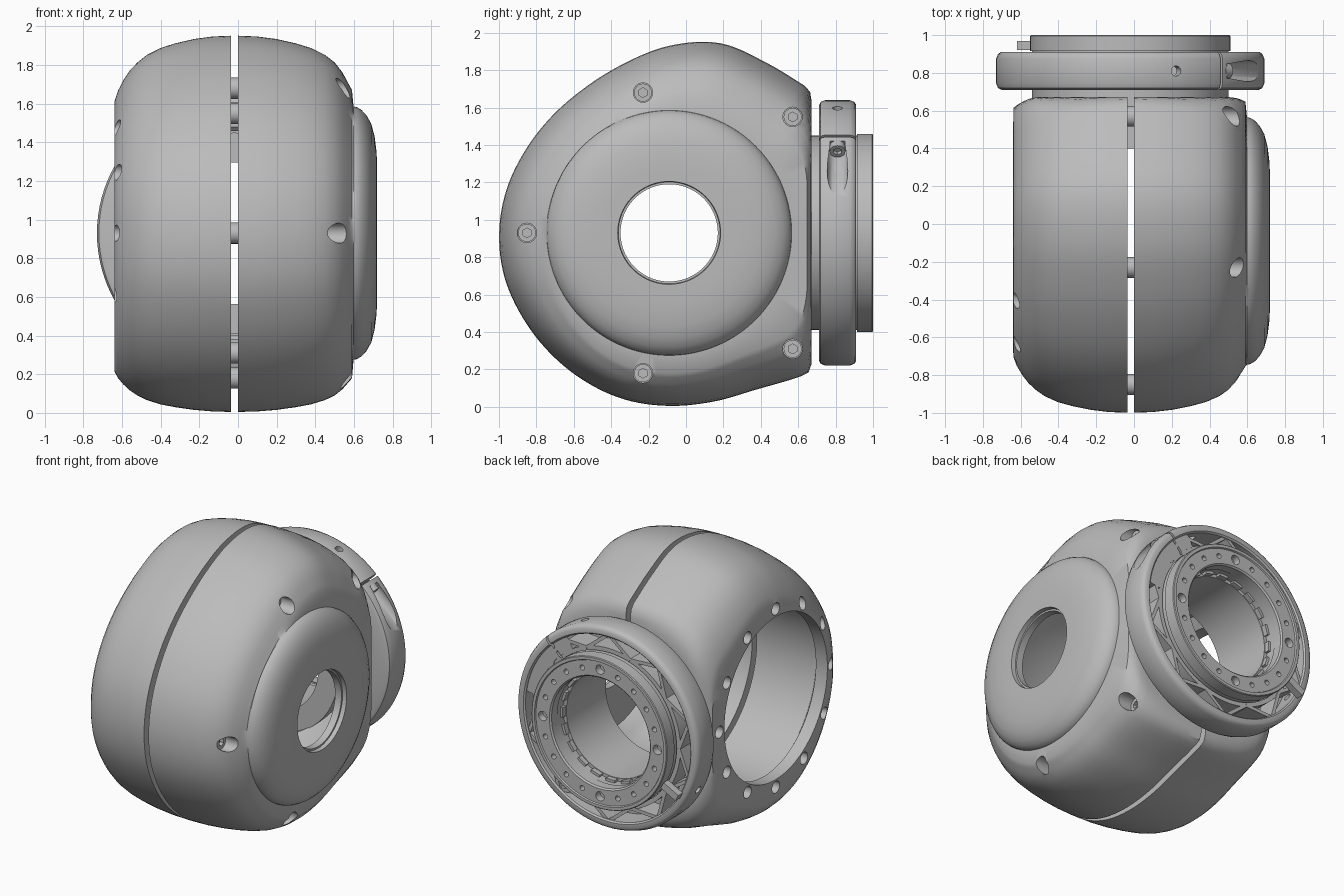
import bpy, bmesh, math
from mathutils import Vector, Matrix

cube = bpy.data.objects.get("Cube")
if cube:
    bpy.data.objects.remove(cube)

grey = bpy.data.materials.new("plain_grey")
grey.use_nodes = True
GREY = (0.5, 0.5, 0.5, 1)
grey.diffuse_color = GREY
grey.node_tree.nodes["Principled BSDF"].inputs["Base Color"].default_value = GREY

HUB_Y, MID_Z, MID_X = -0.09, 0.93, -0.02


def finish(name, bm):
    bmesh.ops.recalc_face_normals(bm, faces=bm.faces)
    mesh = bpy.data.meshes.new(name)
    bm.to_mesh(mesh)
    bm.free()
    mesh.materials.append(grey)
    ob = bpy.data.objects.new(name, mesh)
    bpy.context.collection.objects.link(ob)
    return ob


def loft(name, rings, closed=True):
    bm = bmesh.new()
    loops = [[bm.verts.new(p) for p in ring] for ring in rings]
    n = len(rings[0])
    for k in range(len(loops) if closed else len(loops) - 1):
        a, b = loops[k], loops[(k + 1) % len(loops)]
        for i in range(n):
            j = (i + 1) % n
            bm.faces.new((a[i], a[j], b[j], b[i]))
    if not closed:
        bm.faces.new(loops[0])
        bm.faces.new(loops[-1])
    return finish(name, bm)


def polar(r, y, deg):
    """Point around the outlet axis, which runs along y."""
    a = math.radians(deg)
    return Vector((MID_X + r * math.cos(a), y, MID_Z + r * math.sin(a)))


def hub(r, x, deg):
    """Point around the hub axis, which runs along x."""
    a = math.radians(deg)
    return Vector((x, HUB_Y + r * math.cos(a), MID_Z + r * math.sin(a)))


def sweep(name, profile, start=0, end=360, steps=96):
    full = end - start == 360
    count = steps if full else steps + 1
    rings = [[polar(r, y, start + (end - start) * k / steps) for r, y in profile]
             for k in range(count)]
    return loft(name, rings, full)


def cylinders(name, rods, sides=24):
    """Each rod is (start, end, radius)."""
    bm = bmesh.new()
    for p, q, r in rods:
        d = q - p
        m = Matrix.Translation((p + q) / 2) @ d.to_track_quat('Z', 'Y').to_matrix().to_4x4()
        bmesh.ops.create_cone(bm, cap_ends=True, segments=sides, radius1=r, radius2=r,
                              depth=d.length, matrix=m)
    return finish(name, bm)


def boxes(name, items):
    """Each box is (centre, size, turn about y in degrees)."""
    bm = bmesh.new()
    for c, size, deg in items:
        m = Matrix.Translation(c) @ Matrix.Rotation(-math.radians(deg), 4, 'Y') @ Matrix.Diagonal((*size, 1))
        bmesh.ops.create_cube(bm, size=1, matrix=m)
    return finish(name, bm)


def cut(ob, *cutters):
    for c in cutters:
        c.hide_render = True
        mod = ob.modifiers.new("cut", 'BOOLEAN')
        mod.operation, mod.solver, mod.object = 'DIFFERENCE', 'EXACT', c
        with bpy.context.temp_override(object=ob, active_object=ob, selected_objects=[ob]):
            bpy.ops.object.modifier_apply(modifier=mod.name)


# Teardrop section: radius every 15 degrees from the back, going up
DROP = [1.4, 1.32, 1.2, 1.08, 1.048, 1.05, 1.0, .937, .898, .885, .887, .9,
        .909, .912, .905, .905, .912, .922, .925, .933, .962, 1.06, 1.2, 1.32]


def drop_radius(deg):
    k, t = divmod(deg / 15, 1)
    a, b, c, d = (DROP[(int(k) + i) % 24] for i in (-1, 0, 1, 2))
    return b + t * ((c - a) + t * ((2 * a - 5 * b + 4 * c - d) + t * (3 * (b - c) + d - a))) / 2


def drop_ring(x, scale):
    ring = []
    soft = 0.05 + 0.2 * abs(x)
    for k in range(144):
        deg = k * 2.5
        # the underside stays fuller towards the side
        fuller = 0.32 * max(0, math.cos(math.radians(deg - 265))) ** 1.5
        r = drop_radius(deg) * (scale + (1 - scale) * fuller)
        cos = math.cos(math.radians(deg))
        if cos > 0.1:                       # flat back with a soft corner
            wall = (0.672 - 3 * max(0, abs(x) - 0.5) ** 2 - HUB_Y) / cos
            h = max(0, 1 - abs(r - wall) / soft)
            r = min(r, wall) - h * h * soft / 4
        ring.append(hub(r, x, deg))
    return ring


def circle(r, x):
    return [hub(r, x, k * 2.5) for k in range(144)]


# Shell halves, each lofted outwards and back along a round cavity
OUTER = [(0, 1), (.1, .996), (.2, .983), (.3, .961), (.38, .937), (.45, .903), (.5, .865)]
hub_shell = loft("hub_shell",
    [drop_ring(x, s) for x, s in OUTER + [(.54, .815), (.57, .76), (.59, .725)]]
    + [circle(r, x) for x, r in [(.598, .655), (.615, .652), (.64, .637), (.665, .61), (.69, .565),
                                 (.707, .5), (.717, .42), (.72, .35), (.72, .275), (.69, .272),
                                 (.69, .26), (.64, .26), (.64, .56), (.56, .6), (.5, .65), (0, .65)]])
open_shell = loft("open_shell",
    [drop_ring(-.035 - x * .97, s) for x, s in OUTER + [(.54, .825), (.575, .775), (.605, .72), (.622, .67)]]
    + [circle(r, x) for x, r in [(-.64, .575), (-.55, .575), (-.5, .65), (-.035, .65)]])

# Screw positions on the shell as (y, z)
SCREWS = [(-.23, 1.68), (.57, 1.55), (-.85, .93), (.57, .31), (-.23, .18)]


def along_x(x0, x1, r):
    return [(Vector((x0, y, z)), Vector((x1, y, z)), r) for y, z in SCREWS]


neck_cut = cylinders("neck_cutter", [(polar(0, .3, 0), polar(0, .8, 0), .515)], 96)
bore_cut = cylinders("counterbore_cutter", along_x(.44, .8, .052))
rim_cut = cylinders("rim_notch_cutter",
                    [(hub(.63, -.75, a), hub(.63, -.56, a), .042) for a in range(0, 360, 30)])
cut(hub_shell, neck_cut, bore_cut)
cut(open_shell, neck_cut, rim_cut)

standoffs = cylinders("standoffs", along_x(-.1, .1, .055))
screw_heads = cylinders("screw_heads", along_x(.40, .465, .048))
socket_cut = cylinders("socket_cutter", along_x(.435, .5, .026), 6)
cut(screw_heads, socket_cut)

# Outlet neck and flange
outlet_neck = sweep("outlet_neck", [(.52, .4), (.52, .925), (.39, .925), (.39, .84),
                                    (.367, .84), (.367, .4)])
flange = sweep("outlet_flange", [(.53, .915), (.53, .995), (.525, 1), (.505, 1), (.5, .99),
                                 (.395, .99), (.385, .98), (.385, .915)])
flange_holes = []
for k in range(20):
    r = .033 if k % 5 == 0 else .018
    flange_holes.append((polar(.448, .94, k * 18), polar(.448, 1.05, k * 18), r))
cut(flange, cylinders("flange_hole_cutter", flange_holes, 16))
bore_teeth = boxes("bore_teeth", [(polar(.384, .85, k * 18), (.025, .05, .07), k * 18)
                                  for k in range(20)])
index_tab = boxes("index_tab", [(polar(.6, .945, -152), (.13, .05, .05), -152)])

# Clamp ring with a braced channel open to the back
clamp_ring = sweep("clamp_ring", [(.53, .73), (.55, .71), (.68, .71), (.70, .72), (.71, .745),
                                  (.71, .875), (.70, .9), (.685, .91), (.655, .91), (.645, .9),
                                  (.645, .745), (.56, .745), (.56, .89), (.53, .89)])
braces = []
for k in range(20):
    r0, r1 = ((.55, .66), (.66, .55))[k % 2]
    p, q = polar(r0, .815, k * 18), polar(r1, .815, (k + 1) * 18)
    d = q - p
    braces.append(((p + q) / 2, (d.length, .16, .024), math.degrees(math.atan2(d.z, d.x))))
clamp_braces = boxes("clamp_braces", braces)
clamp_lug = sweep("clamp_lug", [(.555, .72), (.7, .72), (.7, .895), (.555, .895)], 8, 60, 24)

SPLIT = 47
side = math.radians(SPLIT)
tangent = Vector((math.sin(side), 0, -math.cos(side)))
bolt = polar(.67, .81, SPLIT)
split_cut = boxes("split_cutter", [(polar(.64, .81, SPLIT), (.2, .3, .016), SPLIT)])
pocket_cut = cylinders("bolt_pocket_cutter", [(bolt + tangent * .04, bolt + tangent * .6, .055)])
pin_cut = cylinders("pin_hole_cutter", [(polar(.64, .81, a), polar(.8, .81, a), .027)
                                        for a in (70, 205)], 16)
cut(clamp_ring, split_cut, pocket_cut, pin_cut)
cut(clamp_lug, split_cut, pocket_cut)
cut(clamp_braces, pocket_cut)
clamp_bolt = cylinders("clamp_bolt", [(bolt + tangent * .03, bolt + tangent * .08, .042)])
clamp_socket = cylinders("clamp_socket_cutter", [(bolt + tangent * .06, bolt + tangent * .2, .024)], 6)
cut(clamp_bolt, clamp_socket)

# Remove spent cutters and smooth the curved parts
for ob in list(bpy.context.collection.objects):
    if ob.name.endswith("_cutter"):
        bpy.data.objects.remove(ob)
parts = [hub_shell, open_shell, standoffs, screw_heads, outlet_neck, flange,
         clamp_ring, clamp_lug, clamp_bolt]
for ob in bpy.context.view_layer.objects:
    ob.select_set(ob in parts)
bpy.context.view_layer.objects.active = hub_shell
bpy.ops.object.shade_smooth_by_angle(angle=math.radians(40))
